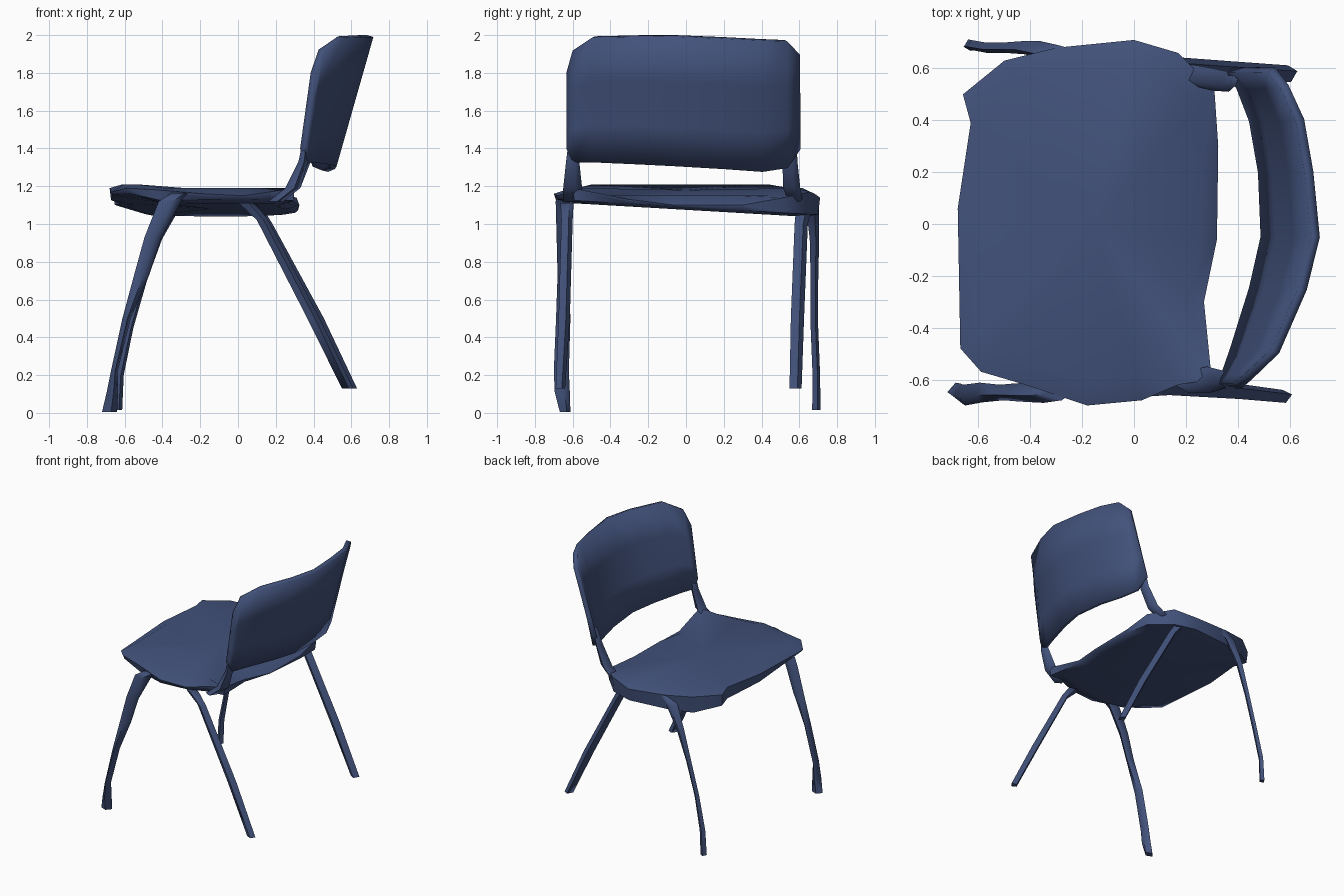
import bpy, bmesh, math
from mathutils import Vector

if "Cube" in bpy.data.objects:
    bpy.data.objects.remove(bpy.data.objects["Cube"])

mat = bpy.data.materials.new("navy_blue")
mat.diffuse_color = (0.055, 0.085, 0.20, 1)
mat.use_nodes = True
mat.node_tree.nodes["Principled BSDF"].inputs["Base Color"].default_value = mat.diffuse_color


def finish(name, bm, angle=50):
    bmesh.ops.recalc_face_normals(bm, faces=bm.faces)
    me = bpy.data.meshes.new(name)
    bm.to_mesh(me)
    bm.free()
    ob = bpy.data.objects.new(name, me)
    bpy.context.collection.objects.link(ob)
    me.materials.append(mat)
    bpy.ops.object.select_all(action='DESELECT')
    ob.select_set(True)
    bpy.context.view_layer.objects.active = ob
    bpy.ops.object.shade_smooth_by_angle(angle=math.radians(angle))
    return ob


def bridge(bm, a, b):
    n = len(a)
    for i in range(n):
        j = (i + 1) % n
        bm.faces.new((a[i], a[j], b[j], b[i]))


def strut(name, path):
    """Four-sided bar; path rows are x, y, z, half width x, half width y."""
    bm = bmesh.new()
    rings = []
    for x, y, z, wx, wy in path:
        rings.append([bm.verts.new((x + sx * wx, y + sy * wy, z))
                      for sx, sy in ((-1, -.3), (.2, -1), (1, .3), (-.2, 1))])
    for a, b in zip(rings, rings[1:]):
        bridge(bm, a, b)
    bm.faces.new(rings[0])
    bm.faces.new(rings[-1])
    return finish(name, bm, 80)


# Seat: outline of x, y, top z; rear edge drops away, underside slopes sideways
outline = [(-.67, -.48, 1.17), (-.59, -.57, 1.19), (-.42, -.62, 1.18), (-.18, -.70, 1.16),
           (.03, -.68, 1.15), (.17, -.62, 1.17), (.30, -.60, 1.19), (.27, -.30, 1.13),
           (.32, -.06, 1.10), (.325, .30, 1.10), (.31, .52, 1.14), (.17, .66, 1.17),
           (0, .71, 1.14), (-.30, .68, 1.16), (-.50, .63, 1.18), (-.66, .50, 1.19),
           (-.63, .39, 1.20), (-.68, .06, 1.19)]
bm = bmesh.new()


def under(x, y):
    return 1.08 - .035 * y / .6 + (.04 if x < -.5 else 0)


def shrink(x, y, s):
    return -.15 + (x + .15) * s, y * s


top_in = [bm.verts.new((*shrink(x, y, .87), 1.21 if x < -.5 else (1.15 if x > .2 else 1.19)))
          for x, y, z in outline]
rim_top = [bm.verts.new(p) for p in outline]
rim_low = [bm.verts.new((*shrink(x, y, .985), under(x, y) + .01)) for x, y, z in outline]
low_in = [bm.verts.new((*shrink(x, y, .85), under(x, y * .85) - .005)) for x, y, z in outline]
for a, b in ((top_in, rim_top), (rim_top, rim_low), (rim_low, low_in)):
    bridge(bm, a, b)
for ring, z in ((top_in, 1.18), (low_in, 1.08)):
    c = bm.verts.new((-.15, 0, z))
    for i in range(len(ring)):
        bm.faces.new((ring[i - 1], ring[i], c))
finish("seat", bm, 60)

# Backrest: columns of y, bottom x, bottom z, top x, top z
columns = [(-.625, .345, 1.40, .40, 1.80), (-.59, .35, 1.33, .44, 1.92),
           (-.49, .385, 1.33, .545, 1.99), (-.25, .46, 1.32, .65, 1.995),
           (-.05, .505, 1.31, .70, 1.995), (.20, .495, 1.295, .675, 1.985),
           (.40, .46, 1.28, .64, 1.975), (.53, .41, 1.30, .58, 1.97),
           (.595, .37, 1.40, .53, 1.90)]
bm = bmesh.new()
grid = []
for y, xb, zb, xt, zt in columns:
    a, b = Vector((xb, y, zb)), Vector((xt, y, zt))
    grid.append([bm.verts.new(a.lerp(b, t)) for t in (0, .3, .65, 1)])
for a, b in zip(grid, grid[1:]):
    for k in range(3):
        bm.faces.new((a[k], b[k], b[k + 1], a[k + 1]))
back = finish("backrest", bm)
sol = back.modifiers.new("thickness", 'SOLIDIFY')
sol.thickness = .035
sol.offset = 0

# Posts joining seat and backrest
strut("back_post_right", [(.20, -.61, 1.12, .04, .04), (.29, -.60, 1.19, .04, .05),
                          (.345, -.60, 1.33, .025, .035), (.36, -.60, 1.45, .015, .02)])
strut("back_post_left", [(.20, .58, 1.12, .04, .04), (.29, .56, 1.19, .04, .045),
                         (.36, .55, 1.33, .025, .04), (.39, .56, 1.45, .015, .025)])

# Curved front legs
strut("front_leg_right", [(-.29, -.65, 1.165, .06, .03), (-.36, -.65, 1.12, .06, .04),
                          (-.45, -.65, .93, .045, .035), (-.51, -.65, .73, .04, .03),
                          (-.59, -.65, .50, .022, .038), (-.655, -.66, .22, .018, .04),
                          (-.665, -.655, .11, .03, .04), (-.68, -.64, .005, .04, .028)])
strut("front_leg_left", [(-.28, .66, 1.155, .06, .03), (-.35, .67, 1.09, .045, .035),
                         (-.43, .68, .92, .028, .025), (-.50, .68, .70, .018, .02),
                         (-.57, .68, .45, .016, .02), (-.625, .69, .20, .02, .02),
                         (-.635, .69, .015, .022, .022)])

# Straight splayed rear legs
strut("rear_leg_right", [(.05, -.63, 1.11, .045, .035), (.13, -.63, 1.02, .03, .03),
                         (.40, -.645, .50, .033, .03), (.58, -.665, .13, .03, .025)])
strut("rear_leg_left", [(.07, .63, 1.11, .045, .045), (.15, .61, 1.00, .033, .035),
                        (.42, .59, .50, .035, .035), (.60, .58, .13, .03, .032)])
